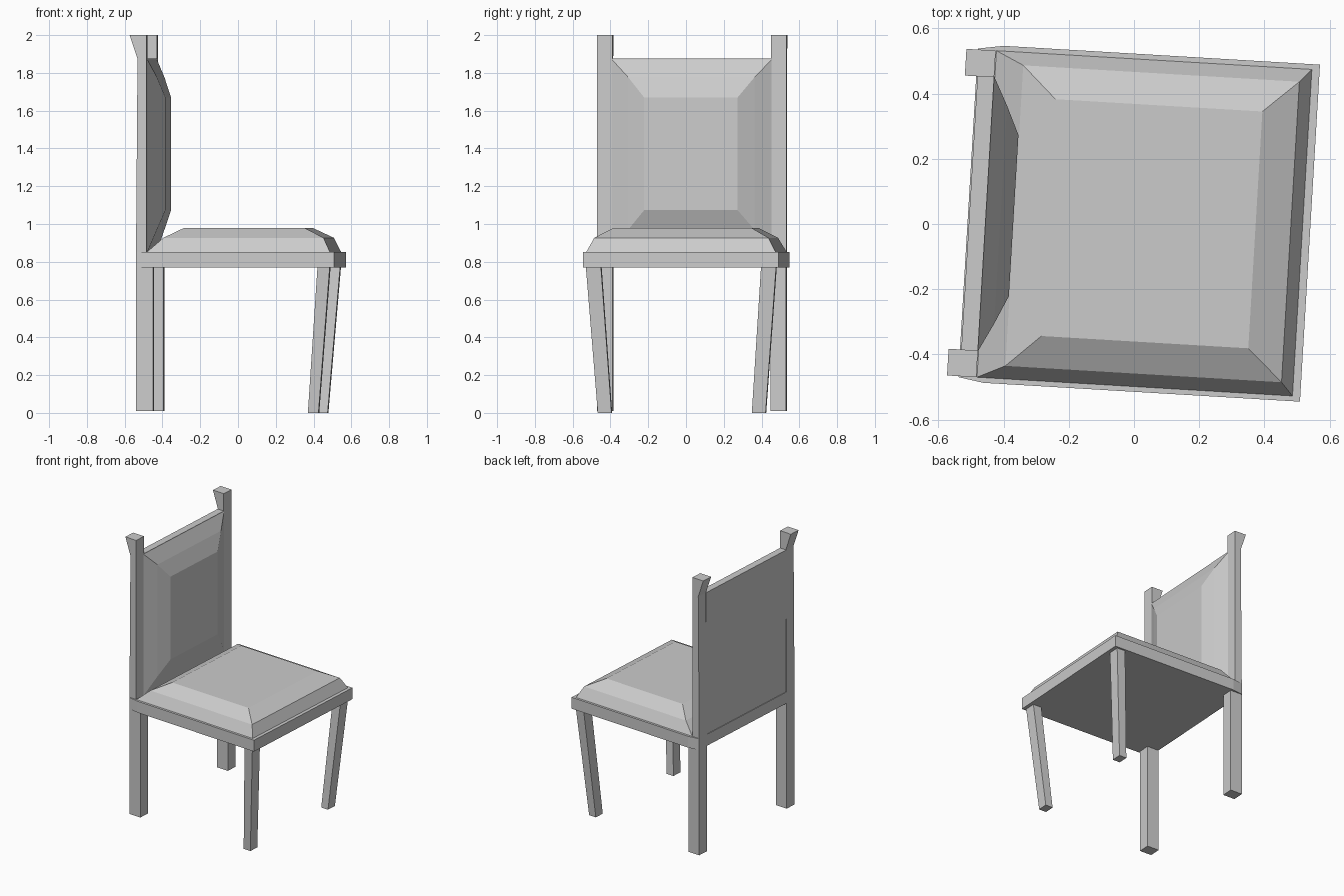
import bpy, bmesh, math

if "Cube" in bpy.data.objects:
    bpy.data.objects.remove(bpy.data.objects["Cube"])

TURN = math.radians(-3.4)   # whole chair is slightly turned about z


def loft(name, rings):
    """Closed solid from a stack of rings with equal point counts."""
    bm = bmesh.new()
    loops = [[bm.verts.new(p) for p in r] for r in rings]
    for a, b in zip(loops, loops[1:]):
        n = len(a)
        for i in range(n):
            bm.faces.new((a[i], a[(i + 1) % n], b[(i + 1) % n], b[i]))
    bm.faces.new(loops[0])
    bm.faces.new(loops[-1])
    bmesh.ops.recalc_face_normals(bm, faces=bm.faces[:])
    me = bpy.data.meshes.new(name)
    bm.to_mesh(me)
    bm.free()
    ob = bpy.data.objects.new(name, me)
    bpy.context.collection.objects.link(ob)
    ob.rotation_euler.z = TURN
    ob.location.y = 0.004
    return ob


def rect_xy(x0, x1, y0, y1, z):
    return [(x0, y0, z), (x1, y0, z), (x1, y1, z), (x0, y1, z)]


def rect_yz(y, z0, z1, x):
    return [(x, -y, z0), (x, y, z0), (x, y, z1), (x, -y, z1)]


# Seat board with pulled-in rear corners
outline = [(-0.51, -0.505), (-0.432, -0.518), (0.541, -0.518),
           (0.541, 0.518), (-0.432, 0.518), (-0.51, 0.505)]
loft("seat_board", [[(x, y, z) for x, y in outline] for z in (0.77, 0.852)])

# Seat cushion, two-step bevel
loft("seat_cushion", [
    rect_xy(-0.455, 0.518, -0.503, 0.503, 0.85),
    rect_xy(-0.368, 0.481, -0.462, 0.462, 0.927),
    rect_xy(-0.263, 0.373, -0.364, 0.364, 0.98)])

# Back panel and its raised cushion
loft("back_panel", [rect_yz(0.425, 0.80, 1.875, -0.506),
                    rect_yz(0.425, 0.80, 1.875, -0.455)])
loft("back_cushion", [
    rect_yz(0.425, 0.85, 1.872, -0.456),
    rect_yz(0.335, 0.97, 1.777, -0.41),
    rect_yz(0.248, 1.073, 1.67, -0.37)])

# Rear posts (leg, upright and flared tip) and splayed front legs
post = [(-0.511, 0.01), (-0.42, 0.01), (-0.42, 0.80), (-0.455, 0.85),
        (-0.455, 2.0), (-0.545, 2.0), (-0.503, 1.875), (-0.511, 0.85)]
for side, s in (("right", -1), ("left", 1)):
    loft("rear_post_" + side,
         [[(x, s * y, z) for x, z in post] for y in (0.42, 0.502)])
    loft("front_leg_" + side, [
        rect_xy(0.397, 0.453, s * 0.372, s * 0.445, 0.0),
        rect_xy(0.452, 0.517, s * 0.425, s * 0.505, 0.78)])
